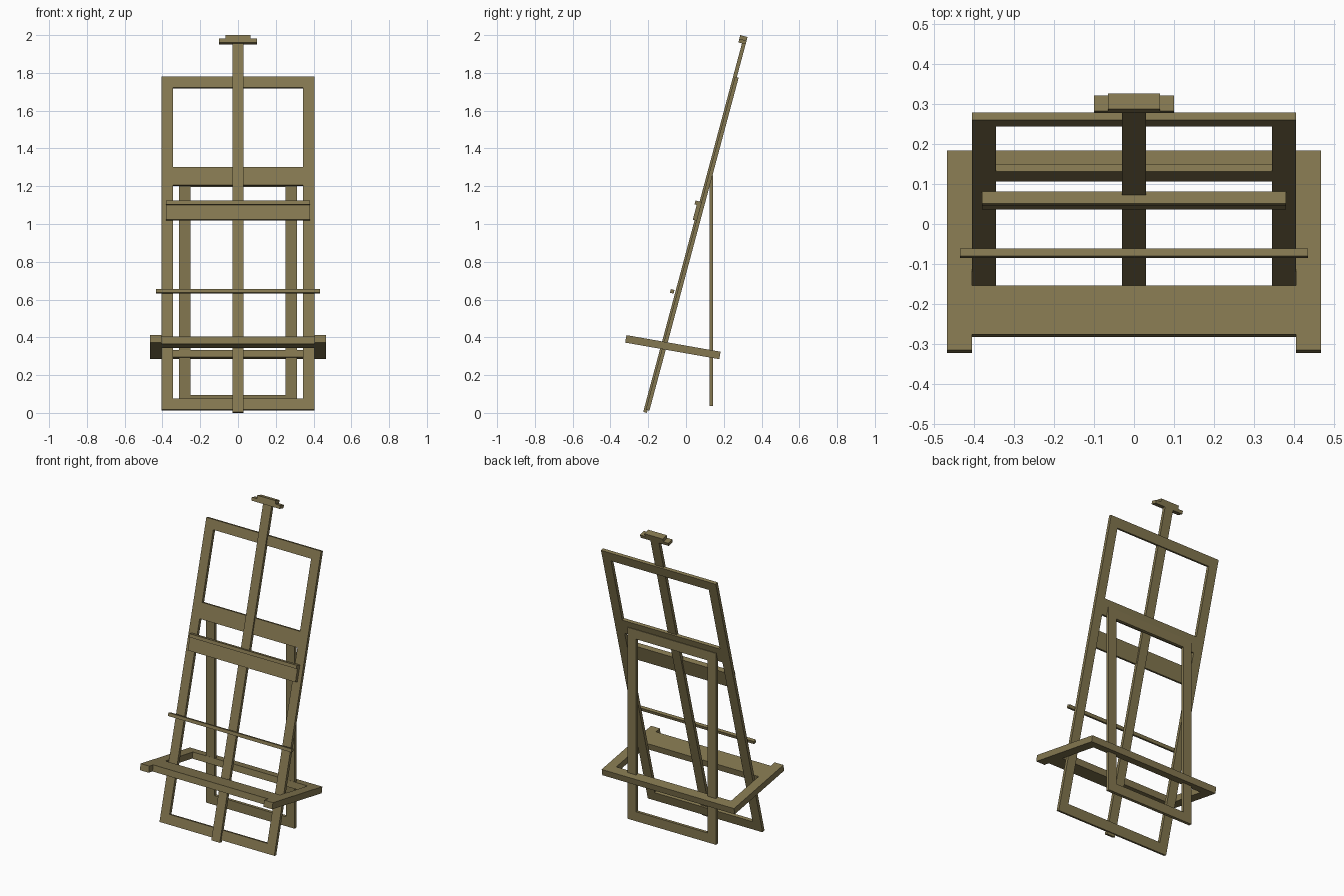
import bpy
from math import radians
from mathutils import Matrix, Vector

if "Cube" in bpy.data.objects:
    bpy.data.objects.remove(bpy.data.objects["Cube"])

wood = bpy.data.materials.new("olive_wood")
wood.diffuse_color = (0.23, 0.185, 0.08, 1)
wood.use_nodes = True
wood.node_tree.nodes["Principled BSDF"].inputs["Base Color"].default_value = wood.diffuse_color


def box(name, x, y, z, frame=Matrix()):
    """Box from (min, max) ranges, placed in a local frame."""
    lo, hi = Vector((x[0], y[0], z[0])), Vector((x[1], y[1], z[1]))
    bpy.ops.mesh.primitive_cube_add(size=1)
    ob = bpy.context.object
    ob.name = name
    ob.data.transform(Matrix.Translation((lo + hi) / 2) @ Matrix.Diagonal((*(hi - lo), 1)))
    ob.matrix_world = frame
    ob.data.materials.append(wood)
    return ob


def pair(name, x, y, z, frame=Matrix()):
    """Left and right copies of a box."""
    box(name + "_right", x, y, z, frame)
    box(name + "_left", (-x[1], -x[0]), y, z, frame)


# Leaning main frame: local z runs up the slope, local y = 0 is its front face
lean = Matrix.Translation((0, -0.213, 0.017)) @ Matrix.Rotation(radians(-15), 4, 'X')
T = (0, 0.02)
pair("main_stile", (0.345, 0.405), T, (0, 1.825), lean)
for name, z in (("bottom_rail", (0, 0.06)),
                ("middle_rail", (1.232, 1.33)),
                ("top_rail", (1.765, 1.825))):
    box(name, (-0.345, 0.345), T, z, lean)

# Central mast with its stepped cap
box("mast", (-0.03, 0.03), (-0.01, 0.01), (-0.015, 2.006), lean)
box("cap_lower", (-0.1, 0.1), (-0.03, 0.01), (2.005, 2.025), lean)
box("cap_upper", (-0.065, 0.065), (-0.03, 0.01), (2.025, 2.045), lean)

# Canvas support rail with lip, and thin cross bar
box("support_rail", (-0.38, 0.38), (-0.02, 0), (1.036, 1.117), lean)
box("support_lip", (-0.38, 0.38), (-0.032, 0), (1.117, 1.138), lean)
box("cross_bar", (-0.435, 0.435), (-0.037, -0.017), (0.631, 0.651), lean)

# Tray: side arms, front shelf and back bar, sloping down to the rear
tray = Matrix.Translation((0, -0.0695, 0.348)) @ Matrix.Rotation(radians(-10), 4, 'X')
H = (-0.02, 0.02)
pair("tray_arm", (0.405, 0.467), (-0.253, 0.253), H, tray)
box("tray_shelf", (-0.405, 0.405), (-0.213, -0.089), H, tray)
box("tray_back_bar", (-0.405, 0.405), (0.193, 0.253), H, tray)

# Upright rear leg frame
Y = (0.125, 0.144)
pair("rear_leg", (0.252, 0.312), Y, (0.036, 1.257))
box("rear_bottom_rail", (-0.252, 0.252), Y, (0.036, 0.096))
box("rear_top_rail", (-0.252, 0.252), Y, (1.197, 1.257))
